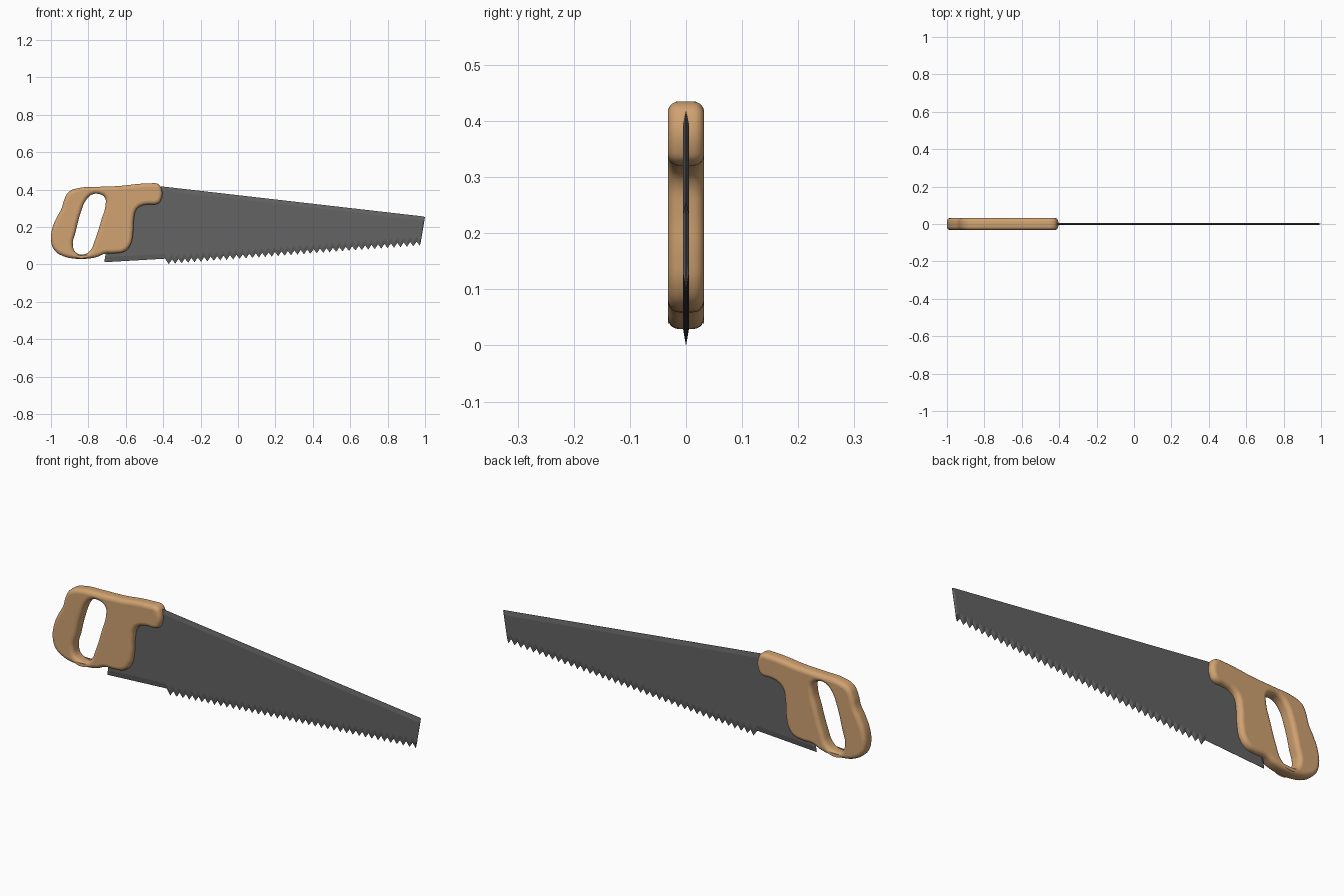
import bpy, bmesh

cube = bpy.data.objects.get("Cube")
if cube:
    bpy.data.objects.remove(cube, do_unlink=True)


def material(name, rgb):
    mat = bpy.data.materials.new(name)
    mat.use_nodes = True
    mat.diffuse_color = (*rgb, 1)
    mat.node_tree.nodes["Principled BSDF"].inputs["Base Color"].default_value = (*rgb, 1)
    return mat


wood = material("warm wood", (0.63, 0.36, 0.165))
steel = material("dark steel", (0.125, 0.125, 0.125))

# Handle: rounded outline with a grip hole, extruded and bevelled
OUTLINE = [(-.413, .415), (-.432, .432), (-.47, .434), (-.53, .431), (-.63, .42), (-.75, .415),
           (-.85, .409), (-.905, .388), (-.93, .345), (-.943, .3), (-.97, .25), (-.994, .19),
           (-.999, .12), (-.98, .075), (-.935, .045), (-.88, .032), (-.82, .03), (-.755, .04),
           (-.71, .058), (-.655, .06), (-.605, .071), (-.575, .105), (-.562, .16), (-.557, .24),
           (-.545, .29), (-.52, .312), (-.48, .321), (-.432, .324), (-.413, .342)]
HOLE = [(-.78, .374), (-.745, .377), (-.712, .358), (-.708, .32), (-.73, .24), (-.765, .13),
        (-.79, .075), (-.825, .054), (-.865, .063), (-.883, .1), (-.868, .175), (-.84, .28),
        (-.812, .345)]
BEVEL = 0.02

curve = bpy.data.curves.new("handle", "CURVE")
curve.dimensions = "2D"
curve.fill_mode = "BOTH"
curve.resolution_u = 5
curve.bevel_depth = BEVEL
curve.bevel_resolution = 4
curve.extrude = 0.0325 - BEVEL
curve.offset = -BEVEL
for points in (OUTLINE, HOLE):
    spline = curve.splines.new("BEZIER")
    spline.bezier_points.add(len(points) - 1)
    spline.use_cyclic_u = True
    for bp, (x, z) in zip(spline.bezier_points, points):
        bp.co = (x, z, 0)
        bp.handle_left_type = bp.handle_right_type = "AUTO"
curve.materials.append(wood)
handle = bpy.data.objects.new("handle", curve)
handle.rotation_euler.x = 1.5707963
bpy.context.collection.objects.link(handle)
bpy.context.view_layer.objects.active = handle
handle.select_set(True)
bpy.ops.object.convert(target="MESH")
bpy.ops.object.shade_smooth_by_angle(angle=0.9)

# Blade: columns from spine to toothed edge, thinned along every border
TEETH = 39
HALF = 0.005
columns = [(-.66, .36, -.715, .012, 0.0005), (-.65, .362, -.70, .013, HALF),
           (-.405, .417, -.39, .031, HALF)]
for i in range(2 * TEETH + 1):
    t = i / (2 * TEETH)
    gullet = 0 if i % 2 == 0 else 0.024
    columns.append((-.395 + 1.385 * t, .416 - .159 * t, -.37 + 1.342 * t, .002 + .098 * t + gullet, HALF))
columns.append((1.0, .254, .978, .125, 0.0005))

bm = bmesh.new()
rings = []
for xt, zt, xb, zb, half in columns:
    ring = []
    for f, drop, thick in ((0, 0, .0005), (0, .022, half), (1, .026, half), (1, 0, .0005)):
        z = zt - drop if f == 0 else zb + drop
        x = xt + (xb - xt) * (zt - z) / (zt - zb)
        ring.append((x, z, thick))
    front = [bm.verts.new((x, -y, z)) for x, z, y in ring]
    back = [bm.verts.new((x, y, z)) for x, z, y in reversed(ring)]
    rings.append(front + back)
for a, b in zip(rings, rings[1:]):
    for k in range(len(a)):
        n = (k + 1) % len(a)
        bm.faces.new((a[k], a[n], b[n], b[k]))
bm.faces.new(rings[0])
bm.faces.new(rings[-1])
bmesh.ops.recalc_face_normals(bm, faces=bm.faces)
mesh = bpy.data.meshes.new("blade")
bm.to_mesh(mesh)
bm.free()
mesh.materials.append(steel)
blade = bpy.data.objects.new("blade", mesh)
bpy.context.collection.objects.link(blade)
